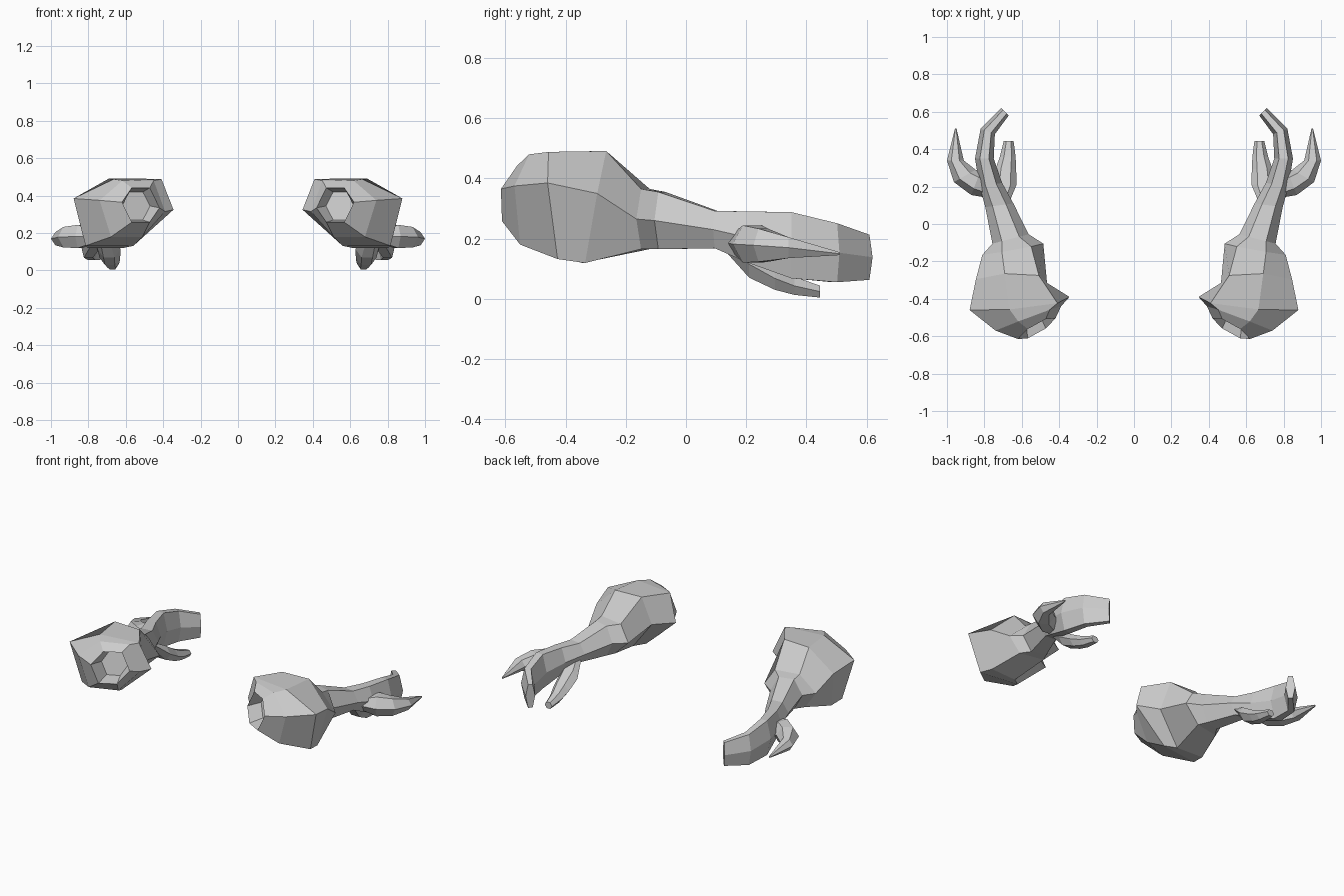
import bpy, bmesh
from mathutils import Vector


def ring_points(cx, cy, cz, wx, wy, h, lean=(0, 0), wz=0, drop=0):
    """Six-sided section: side corners at +-(wx, wy, wz), flat top and bottom.
    lean slides top and bottom opposite ways, drop lowers both."""
    c, w = Vector((cx, cy, cz)), Vector((wx, wy, wz))
    rise = Vector((lean[0], lean[1], h))
    m, k = c - Vector((0, 0, drop)), Vector((wx, wy, 0)) * .48
    return [c + w, m + k + rise, m - k + rise, c - w, m - k - rise, m + k - rise]


def loft(name, rings):
    """Skin the sections, cap both ends and mirror to the other side."""
    bm = bmesh.new()
    loops = [[bm.verts.new(p) for p in ring_points(*r)] for r in rings]
    for a, b in zip(loops, loops[1:]):
        for i in range(6):
            j = (i + 1) % 6
            bm.faces.new((a[i], a[j], b[j], b[i]))
    bm.faces.new(loops[0])
    bm.faces.new(loops[-1])
    bmesh.ops.recalc_face_normals(bm, faces=bm.faces[:])
    mesh = bpy.data.meshes.new(name)
    bm.to_mesh(mesh)
    bm.free()
    obj = bpy.data.objects.new(name, mesh)
    bpy.context.collection.objects.link(obj)
    obj.modifiers.new("mirror", 'MIRROR').use_axis[0] = True
    return obj


# Forearm with recessed elbow end, narrowing to the wrist and the tall middle finger
loft("forearm_and_finger", [
    (.545, -.47, .345, .075, -.035, .075, (0, .02)),
    (.52, -.56, .350, .10, -.055, .092, (0, .025), .015),
    (.565, -.505, .345, .175, -.065, .15, (-.03, .015), .03, .015),
    (.612, -.425, .355, .267, -.035, .178, (-.075, -.015), .03, .045),
    (.655, -.305, .33, .19, .01, .186, (-.055, .035), .02, .025),
    (.648, -.135, .265, .163, -.03, .10, (-.02, 0)),
    (.66, -.08, .26, .097, -.025, .095),
    (.72, .10, .23, .075, -.01, .062),
    (.765, .21, .205, .06, -.01, .085),
    (.80, .35, .178, .05, .0, .11),
    (.782, .495, .153, .038, .015, .098),
    (.69, .60, .138, .02, .02, .075),
])

# Outer claw, curving out and then forward to a point
loft("outer_claw", [
    (.745, .17, .185, .01, -.035, .03),
    (.845, .22, .182, .025, -.065, .062),
    (.905, .257, .178, .058, -.033, .055),
    (.955, .34, .170, .045, .0, .035),
    (.953, .51, .150, .004, .0, .005),
])

# Lower thumb, curling down under the hand
loft("thumb", [
    (.715, .12, .19, .05, .0, .02),
    (.69, .21, .115, .062, .0, .045),
    (.685, .295, .068, .055, .0, .038),
    (.675, .36, .043, .042, .0, .030),
    (.670, .445, .024, .026, .0, .020),
])
